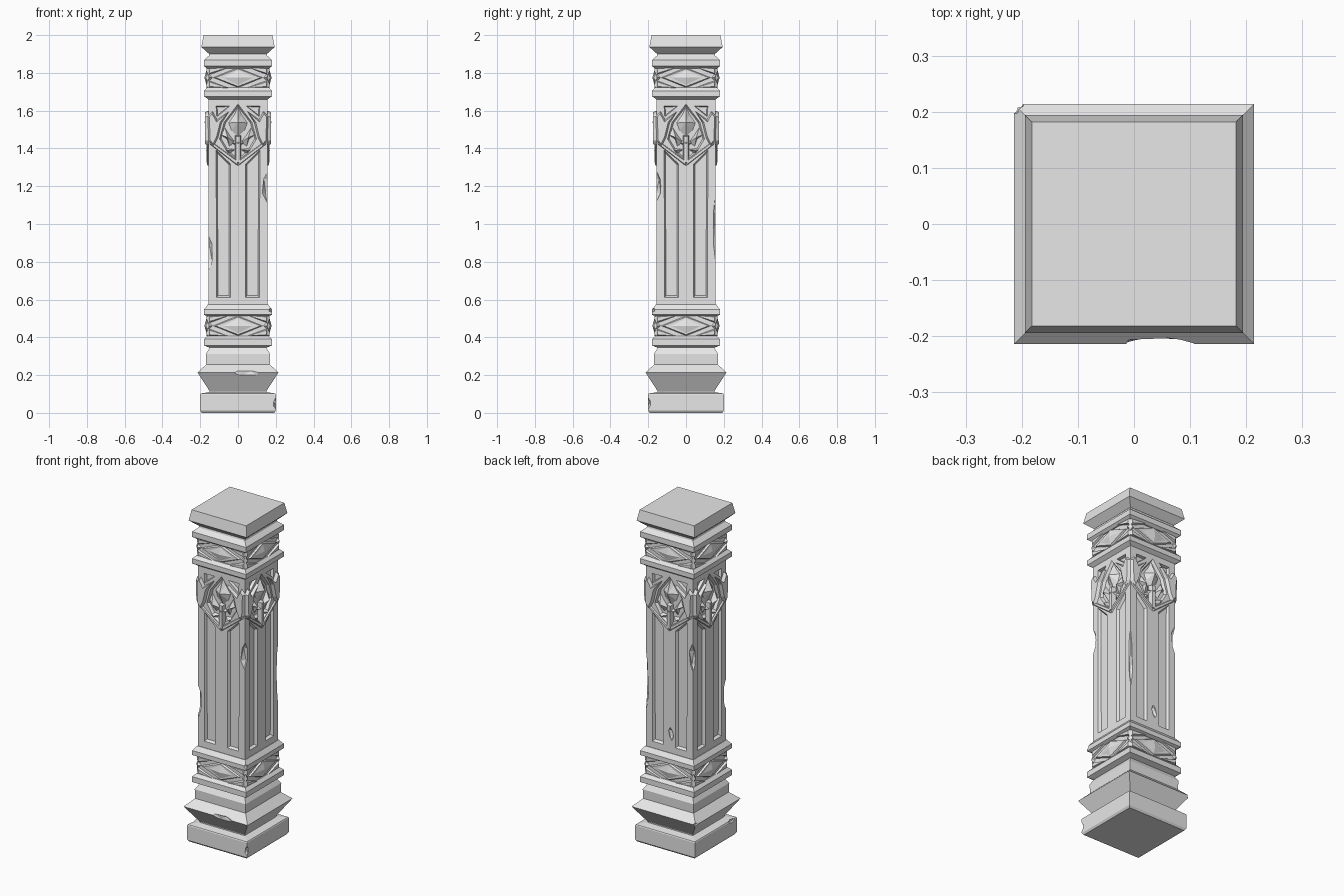
import bpy, bmesh, math
from mathutils import Matrix, Vector

cube = bpy.data.objects.get("Cube")
if cube:
    bpy.data.objects.remove(cube, do_unlink=True)

stone = bpy.data.materials.new("grey_stone")
stone.use_nodes = True
GREY = (0.8, 0.8, 0.8, 1)
stone.diffuse_color = GREY
stone.node_tree.nodes["Principled BSDF"].inputs["Base Color"].default_value = GREY

SHAFT = 0.157   # half width of the shaft
BAND = 0.157    # half width of the carved bands


def finish(name, bm):
    bmesh.ops.recalc_face_normals(bm, faces=bm.faces)
    mesh = bpy.data.meshes.new(name)
    bm.to_mesh(mesh)
    bm.free()
    mesh.materials.append(stone)
    obj = bpy.data.objects.new(name, mesh)
    bpy.context.collection.objects.link(obj)
    return obj


def square_block(name, profile):
    """Stack square rings given as (half width, height)."""
    bm = bmesh.new()
    rings = [[bm.verts.new((sx * w, sy * w, z))
              for sx, sy in ((-1, -1), (1, -1), (1, 1), (-1, 1))]
             for w, z in profile]
    for a, b in zip(rings, rings[1:]):
        for i in range(4):
            j = (i + 1) % 4
            bm.faces.new((a[i], a[j], b[j], b[i]))
    bm.faces.new(rings[0][::-1])
    bm.faces.new(rings[-1])
    return finish(name, bm)


def inset_outline(points, amount):
    """Move a counter-clockwise outline inwards by an even amount."""
    pts = [Vector(p) for p in points]
    result = []
    for i, p in enumerate(pts):
        a = (p - pts[i - 1]).normalized()
        b = (pts[(i + 1) % len(pts)] - p).normalized()
        na, nb = Vector((-a.y, a.x)), Vector((-b.y, b.x))
        result.append(p + (na + nb) * amount / max(0.4, 1 + na.dot(nb)))
    return result


def relief(bm, points, start, end, inset=None, mirror=False):
    """Tapered slab on all four sides; with no inset it rises to a point."""
    outlines = [points]
    if mirror:
        outlines.append([(-u, z) for u, z in reversed(points)])
    for outline in outlines:
        n = len(outline)
        for k in range(4):
            turn = Matrix.Rotation(k * math.pi / 2, 3, 'Z')
            place = lambda p, d: bm.verts.new(turn @ Vector((p[0], -d, p[1])))
            low = [place(p, start) for p in outline]
            bm.faces.new(low)
            if inset is None:
                mid = sum((Vector(p) for p in outline), Vector((0, 0))) / n
                tip = place(mid, end)
                for i in range(n):
                    bm.faces.new((low[i], low[(i + 1) % n], tip))
            else:
                top = [place(p, end) for p in inset_outline(outline, inset)]
                bm.faces.new(top)
                for i in range(n):
                    j = (i + 1) % n
                    bm.faces.new((low[i], low[j], top[j], top[i]))


def cut(obj, cutter):
    """Carve the cutter out of the object, then discard the cutter."""
    cutter.hide_render = True
    mod = obj.modifiers.new("carve", 'BOOLEAN')
    mod.operation, mod.solver, mod.object = 'DIFFERENCE', 'EXACT', cutter
    bpy.context.view_layer.update()
    deps = bpy.context.evaluated_depsgraph_get()
    carved = bpy.data.meshes.new_from_object(obj.evaluated_get(deps))
    obj.modifiers.clear()
    obj.data = carved
    bpy.data.objects.remove(cutter, do_unlink=True)


def chip(obj, centre, size, angle=0):
    bm = bmesh.new()
    bmesh.ops.create_icosphere(
        bm, subdivisions=1, radius=1,
        matrix=Matrix.Translation(centre) @ Matrix.Rotation(angle, 4, 'Y')
        @ Matrix.Diagonal((*size, 1)))
    cut(obj, finish("chip_cutter", bm))


# Base
plinth = square_block("plinth", [(0.192, 0), (0.2, 0.012), (0.2, 0.098), (0.197, 0.103), (0.15, 0.11)])
flare = square_block("base_flare", [(0.15, 0.1), (0.15, 0.115), (0.214, 0.213), (0.168, 0.257)])
square_block("base_step", [(0.168, 0.255), (0.17, 0.312), (0.148, 0.348), (0.148, 0.36)])

# Mouldings around the two carved bands
square_block("lower_band_sill", [(0.15, 0.345), (0.18, 0.357), (0.18, 0.39), (0.163, 0.408)])
lower_ring = square_block("lower_band_ring", [(0.163, 0.512), (0.18, 0.52), (0.18, 0.547), (0.16, 0.573)])
square_block("upper_band_sill", [(0.157, 1.66), (0.18, 1.676), (0.18, 1.705), (0.163, 1.723)])
square_block("upper_band_ring", [(0.163, 1.823), (0.18, 1.836), (0.18, 1.868), (0.155, 1.89), (0.15, 1.91)])

# Cap
square_block("cap", [(0.153, 1.9), (0.162, 1.908), (0.194, 1.937), (0.182, 2.0)])


# Carved bands: a faceted diamond, a raised surround and corner leaves
def carved_band(name, low):
    mid, high = low + 0.055, low + 0.11
    square_block(name + "_core", [(BAND, low - 0.005), (BAND, high + 0.005)])
    bm = bmesh.new()
    relief(bm, [(-0.135, mid), (0, low), (0.135, mid), (0, high)], BAND - 0.004, 0.167, 0.008)
    relief(bm, [(-0.085, mid), (0, low + 0.012), (0.085, mid), (0, high - 0.012)], 0.166, 0.178)
    for a, b in ((low, mid - 0.012), (high, mid + 0.012)):
        leaf = [(0.045, a), (0.158, a), (0.158, b)]
        if a > b:
            leaf.reverse()
        relief(bm, leaf, BAND - 0.004, 0.168, 0.008, mirror=True)
    relief(bm, [(0.13, mid), (0.163, mid - 0.03), (0.163, mid + 0.03)],
           BAND - 0.004, 0.172, mirror=True)
    finish(name + "_diamonds", bm)


carved_band("lower_band", 0.406)
carved_band("upper_band", 1.72)

# Shaft with sunken panels, corner triangles and a niche on each side
shaft = square_block("shaft", [(SHAFT, 0.565), (SHAFT, 1.67)])
bm = bmesh.new()
OUT, DEEP = SHAFT + 0.004, SHAFT - 0.016
relief(bm, [(0.037, 0.61), (0.117, 0.61), (0.117, 1.395), (0.037, 1.318)], OUT, DEEP, 0.011, mirror=True)
relief(bm, [(0.113, 1.565), (0.117, 1.625), (0.042, 1.625)], OUT, DEEP, 0.006, mirror=True)
relief(bm, [(0, 1.335), (0.055, 1.375), (0.1, 1.45), (0.075, 1.54), (0, 1.638),
            (-0.075, 1.54), (-0.1, 1.45), (-0.055, 1.375)], OUT, DEEP, 0.01)
cut(shaft, finish("panel_cutter", bm))

# Pointed tracery and flower on the upper shaft
bm = bmesh.new()
BACK = DEEP - 0.004
relief(bm, [(0.105, 1.455), (0.13, 1.405), (0.157, 1.44), (0.162, 1.57), (0.135, 1.6),
            (0.11, 1.555), (0.045, 1.6), (0.085, 1.535)], SHAFT - 0.004, 0.175, 0.01, mirror=True)
relief(bm, [(0, 1.305), (0.155, 1.425), (0.135, 1.435), (0, 1.335)], SHAFT - 0.004, 0.165, 0.005, mirror=True)
finish("tracery", bm)

bm = bmesh.new()
relief(bm, [(0, 1.455), (0.038, 1.49), (0.055, 1.535), (0.02, 1.585), (0, 1.632),
            (-0.02, 1.585), (-0.055, 1.535), (-0.038, 1.49)], BACK, 0.178)
relief(bm, [(0.012, 1.43), (0.045, 1.405), (0.06, 1.45), (0.098, 1.475),
            (0.07, 1.515), (0.045, 1.475)], BACK, 0.172, mirror=True)
relief(bm, [(0.012, 1.395), (0.05, 1.365), (0.085, 1.395), (0.05, 1.4)], BACK, 0.17, mirror=True)
relief(bm, [(-0.017, 1.32), (0.017, 1.32), (0.017, 1.47), (-0.017, 1.47)], BACK, 0.167, 0.006)
relief(bm, [(0, 1.405), (0.038, 1.43), (0, 1.455), (-0.038, 1.43)], BACK, 0.174)
finish("flower", bm)

# Weathering chips
C = SHAFT
chip(shaft, (C, -C, 1.2), (0.03, 0.028, 0.085), 0.05)
chip(shaft, (-C, -C, 0.85), (0.024, 0.024, 0.1), -0.05)
chip(shaft, (-C, C, 1.18), (0.026, 0.026, 0.09), 0.05)
chip(shaft, (C, C, 0.98), (0.015, 0.015, 0.2), 0.02)
chip(shaft, (-0.01, C, 0.69), (0.016, 0.012, 0.04), 0.15)
chip(flare, (0.045, -0.216, 0.21), (0.075, 0.018, 0.024))
chip(flare, (-0.214, 0.214, 0.213), (0.02, 0.02, 0.015))
chip(plinth, (0.2, -0.2, 0.05), (0.014, 0.014, 0.03))
chip(plinth, (-0.2, -0.15, 0.1), (0.012, 0.03, 0.014))
chip(lower_ring, (0.18, -0.18, 0.545), (0.018, 0.018, 0.014))
